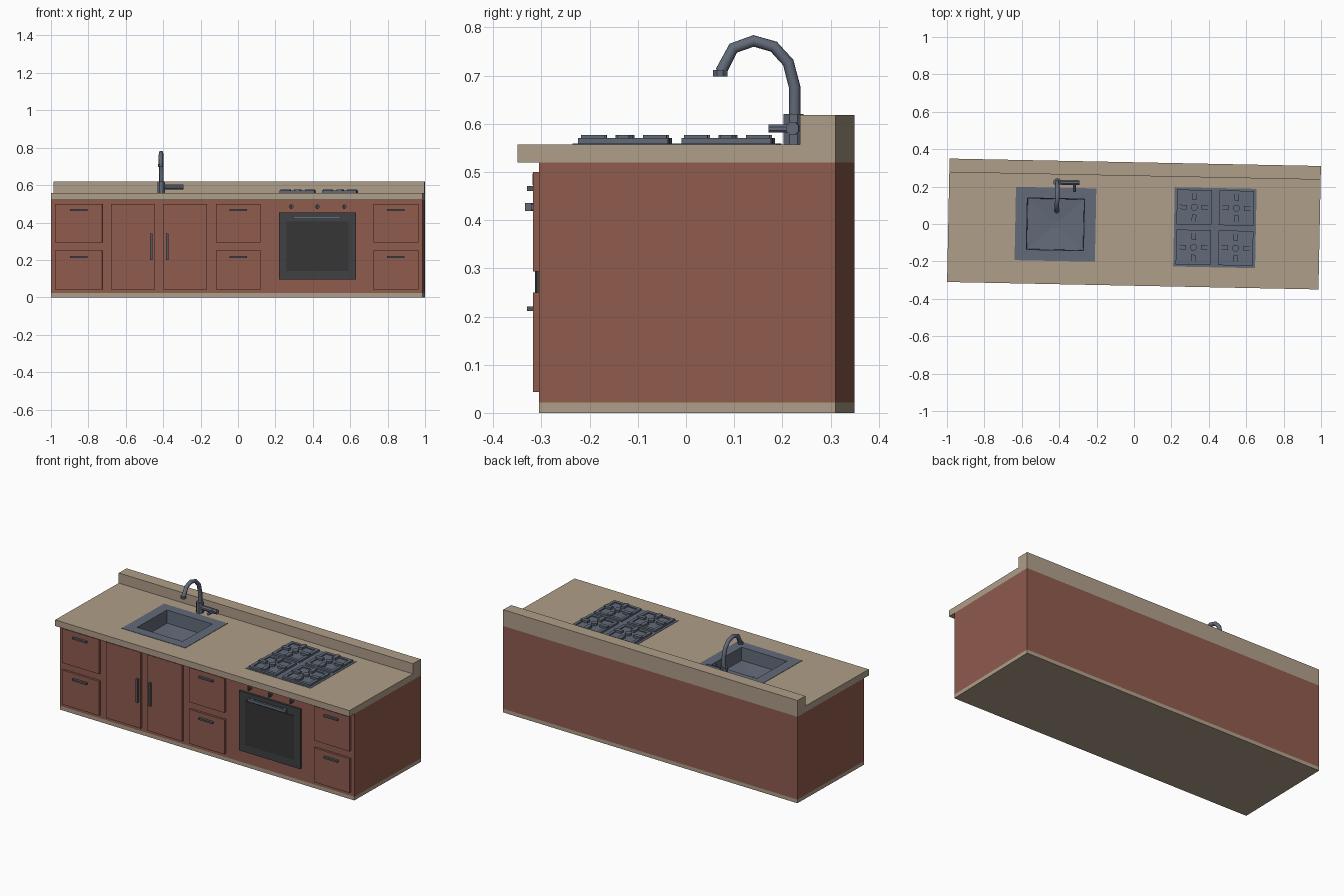
import bpy, bmesh, math
from mathutils import Matrix, Vector

if "Cube" in bpy.data.objects:
    bpy.data.objects.remove(bpy.data.objects["Cube"])


def material(name, rgb):
    m = bpy.data.materials.new(name)
    m.diffuse_color = (*rgb, 1)
    m.use_nodes = True
    m.node_tree.nodes["Principled BSDF"].inputs["Base Color"].default_value = m.diffuse_color
    return m


WOOD = material("red_brown_wood", (0.275, 0.106, 0.077))
STONE = material("beige_stone", (0.43, 0.345, 0.25))
STEEL = material("blue_grey_steel", (0.122, 0.146, 0.19))
GREY = material("dark_grey_handle", (0.095, 0.098, 0.105))
FRAME = material("oven_charcoal", (0.05, 0.052, 0.055))
GLASS = material("oven_black", (0.036, 0.036, 0.036))


def finish(name, bm, mat):
    bmesh.ops.recalc_face_normals(bm, faces=bm.faces)
    me = bpy.data.meshes.new(name)
    bm.to_mesh(me)
    bm.free()
    if mat:
        me.materials.append(mat)
    ob = bpy.data.objects.new(name, me)
    bpy.context.collection.objects.link(ob)
    return ob


def add_box(bm, x0, x1, y0, y1, z0, z1):
    m = Matrix.Translation(((x0 + x1) / 2, (y0 + y1) / 2, (z0 + z1) / 2))
    m = m @ Matrix.Diagonal((x1 - x0, y1 - y0, z1 - z0, 1))
    bmesh.ops.create_cube(bm, size=1, matrix=m)


def add_rod(bm, a, b, r, sides=8, r2=None):
    a, b = Vector(a), Vector(b)
    d = b - a
    m = Matrix.Translation((a + b) / 2) @ d.to_track_quat('Z', 'Y').to_matrix().to_4x4()
    m = m @ Matrix.Rotation(math.pi / sides, 4, 'Z')
    bmesh.ops.create_cone(bm, cap_ends=True, segments=sides, radius1=r,
                          radius2=r if r2 is None else r2, depth=d.length, matrix=m)


def box(name, mat, *dims):
    bm = bmesh.new()
    add_box(bm, *dims)
    return finish(name, bm, mat)


L, BACK, FRONT, DOOR, PULL = 0.993, 0.33, -0.285, -0.298, -0.312
TOP = 0.557

# cabinet body and plinth
body = box("cabinet_body", WOOD, -L, L, FRONT, BACK, 0.022, 0.52)
box("plinth", STONE, -L, L, FRONT, BACK, 0, 0.022)

# worktop with upstand, an L profile swept along x
bm = bmesh.new()
profile = [(-0.33, 0.52), (BACK, 0.52), (BACK, 0.618), (0.257, 0.618), (0.257, TOP), (-0.33, TOP)]
face = bm.faces.new([bm.verts.new((-L, y, z)) for y, z in profile])
ext = bmesh.ops.extrude_face_region(bm, geom=[face])["geom"]
bmesh.ops.translate(bm, vec=(2 * L, 0, 0), verts=[v for v in ext if isinstance(v, bmesh.types.BMVert)])
worktop = finish("worktop", bm, STONE)

# hole for the sink
SX, SY = -0.42, -0.01
cutter = box("sink_cutter", None, SX - 0.156, SX + 0.156, SY - 0.141, SY + 0.141, 0.44, 0.75)
cutter.hide_render = True
cutter.hide_viewport = True
cutter.display_type = 'WIRE'
for ob in (body, worktop):
    mod = ob.modifiers.new("sink_hole", 'BOOLEAN')
    mod.operation = 'DIFFERENCE'
    mod.solver = 'EXACT'
    mod.object = cutter

# sink: rectangular loops from the rim down to the sloped floor
bm = bmesh.new()
previous = None
for hx, hy, z in [(0.215, 0.196, 0.552), (0.215, 0.196, 0.559), (0.153, 0.138, 0.559),
                  (0.150, 0.135, 0.482), (0.012, 0.012, 0.472)]:
    loop = [bm.verts.new((SX + sx * hx, SY + sy * hy, z))
            for sx, sy in ((-1, -1), (1, -1), (1, 1), (-1, 1))]
    if previous:
        for i in range(4):
            j = (i + 1) % 4
            bm.faces.new((previous[i], previous[j], loop[j], loop[i]))
    previous = loop
bm.faces.new(previous)
finish("sink", bm, STEEL)
bm = bmesh.new()
add_rod(bm, (SX, SY, 0.468), (SX, SY, 0.476), 0.022, 12)
finish("sink_drain", bm, STEEL)

# tap: base, curved neck, nozzle, side lever
TX, TY = -0.414, 0.215
bm = bmesh.new()
add_rod(bm, (TX, TY, TOP), (TX, TY, 0.62), 0.022)
add_rod(bm, (TX, TY, 0.59), (TX + 0.118, TY, 0.59), 0.014)
add_rod(bm, (TX + 0.092, TY, 0.59), (TX + 0.092, TY - 0.05, 0.59), 0.009)
add_rod(bm, (TX, 0.063, 0.712), (TX, 0.063, 0.698), 0.016)
finish("tap_base_and_lever", bm, STEEL)
curve = bpy.data.curves.new("tap_neck", 'CURVE')
curve.dimensions = '3D'
curve.bevel_depth = 0.012
curve.bevel_resolution = 2
curve.use_fill_caps = True
path = [(0.217, 0.61), (0.217, 0.677), (0.204, 0.727), (0.174, 0.76),
        (0.132, 0.772), (0.09, 0.757), (0.064, 0.708)]
spline = curve.splines.new('POLY')
spline.points.add(len(path) - 1)
for p, (y, z) in zip(spline.points, path):
    p.co = (TX, y, z, 1)
curve.materials.append(STEEL)
neck = bpy.data.objects.new("tap_neck", curve)
bpy.context.collection.objects.link(neck)
bpy.context.view_layer.objects.active = neck
neck.select_set(True)
bpy.ops.object.convert(target='MESH')

# hob plate with four burners
HX, HY = 0.433, -0.011
box("hob_plate", STEEL, HX - 0.219, HX + 0.219, HY - 0.212, HY + 0.212, 0.552, 0.559)
for sx in (-1, 1):
    for sy in (-1, 1):
        cx, cy, h, w = HX + sx * 0.113, HY + sy * 0.107, 0.093, 0.018
        bm = bmesh.new()
        for s in (-1, 1):
            # frame sides
            a, b = sorted((s * h, s * (h - w)))
            add_box(bm, cx + a, cx + b, cy - h, cy + h, 0.558, 0.57)
            add_box(bm, cx - h + w, cx + h - w, cy + a, cy + b, 0.558, 0.57)
            # raised prongs pointing at the flame
            a, b = sorted((s * (h - 0.004), s * 0.04))
            add_box(bm, cx + a, cx + b, cy - 0.012, cy + 0.012, 0.564, 0.577)
            add_box(bm, cx - 0.012, cx + 0.012, cy + a, cy + b, 0.564, 0.577)
        add_box(bm, cx - 0.078, cx + 0.078, cy - 0.078, cy + 0.078, 0.558, 0.564)
        add_rod(bm, (cx, cy, 0.56), (cx, cy, 0.577), 0.019)
        finish("burner", bm, STEEL)

# drawers with pulls
for x0, x1 in ((-0.972, -0.72), (-0.113, 0.126), (0.731, 0.97)):
    mid = (x0 + x1) / 2
    for z0, z1, zh in ((0.293, 0.5, 0.466), (0.043, 0.25, 0.216)):
        box("drawer_front", WOOD, x0, x1, DOOR, FRONT + 0.002, z0, z1)
        box("drawer_pull", GREY, mid - 0.047, mid + 0.047, PULL, DOOR + 0.001, zh - 0.005, zh + 0.005)

# pair of doors with upright pulls
for x0, x1, xh in ((-0.674, -0.439, -0.457), (-0.394, -0.159, -0.372)):
    box("cabinet_door", WOOD, x0, x1, DOOR, FRONT + 0.002, 0.043, 0.5)
    box("door_pull", GREY, xh - 0.007, xh + 0.007, PULL, DOOR + 0.001, 0.2, 0.34)

# oven door, glass, handle and knobs
box("oven_frame", FRAME, 0.224, 0.638, DOOR, FRONT + 0.002, 0.095, 0.454)
box("oven_glass", GLASS, 0.266, 0.597, DOOR - 0.003, DOOR + 0.002, 0.14, 0.405)
bm = bmesh.new()
add_box(bm, 0.3, 0.557, -0.323, -0.31, 0.419, 0.436)
for x in (0.315, 0.532):
    add_box(bm, x, x + 0.012, -0.312, DOOR + 0.001, 0.421, 0.434)
finish("oven_handle", bm, STEEL)
for x in (0.291, 0.431, 0.575):
    bm = bmesh.new()
    add_rod(bm, (x, FRONT + 0.001, 0.485), (x, FRONT - 0.012, 0.485), 0.012)
    add_box(bm, x - 0.004, x + 0.004, FRONT - 0.022, FRONT - 0.01, 0.473, 0.497)
    finish("oven_knob", bm, GREY)

# the whole unit stands turned by about one degree
for ob in bpy.data.objects:
    ob.rotation_euler.z = -0.02
